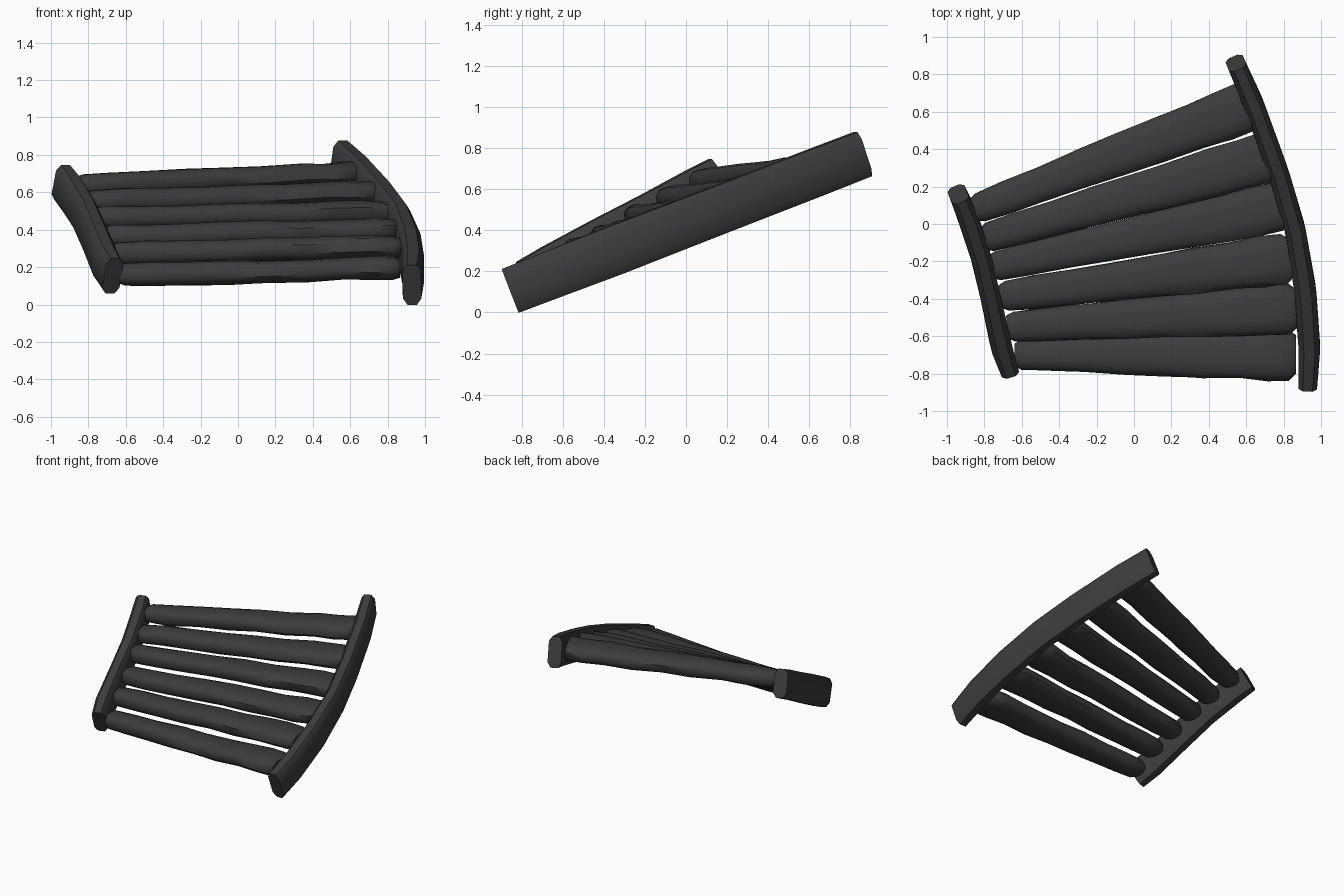
import bpy, bmesh, math, random
from mathutils import Vector

if "Cube" in bpy.data.objects:
    bpy.data.objects.remove(bpy.data.objects["Cube"])

random.seed(4)
Z = Vector((0, 0, 1))
dark = bpy.data.materials.new("dark_wood")
dark.diffuse_color = (0.045, 0.045, 0.045, 1)
dark.use_nodes = True
dark.node_tree.nodes["Principled BSDF"].inputs["Base Color"].default_value = dark.diffuse_color


def loft(name, rings, angle=40):
    """Skin a list of closed rings and cap both ends."""
    bm = bmesh.new()
    loops = [[bm.verts.new(p) for p in ring] for ring in rings]
    n = len(loops[0])
    for a, b in zip(loops, loops[1:]):
        for i in range(n):
            j = (i + 1) % n
            bm.faces.new((a[i], a[j], b[j], b[i]))
    bm.faces.new(loops[0])
    bm.faces.new(loops[-1])
    bmesh.ops.recalc_face_normals(bm, faces=bm.faces)
    me = bpy.data.meshes.new(name)
    bm.to_mesh(me)
    bm.free()
    me.materials.append(dark)
    me.shade_smooth()
    me.set_sharp_from_angle(angle=math.radians(angle))
    ob = bpy.data.objects.new(name, me)
    bpy.context.collection.objects.link(ob)
    return ob


# Rounded-rectangle rail section (unit width and height)
RAIL = [(.5, -.34), (.5, .34), (.26, .5), (-.26, .5),
        (-.5, .34), (-.5, -.34), (-.26, -.5), (.26, -.5)]


def rail(name, path, height_at, width, height):
    pts = [Vector((x, y, height_at(y))) for x, y in path]
    rings = []
    for i, p in enumerate(pts):
        t = (pts[min(i + 1, len(pts) - 1)] - pts[max(i - 1, 0)]).normalized()
        side = t.cross(Z).normalized()
        up = side.cross(t)
        end = i in (0, len(pts) - 1)
        w = width * (.9 if end else random.uniform(.98, 1.06))
        h = height * (.97 if end else random.uniform(.98, 1.03))
        rings.append([p + side * u * w + up * v * h for u, v in RAIL])
    return loft(name, rings, 50)


# Curved side rails
rail("outer_rail",
     [(.545, .86), (.64, .64), (.77, .28), (.86, -.02), (.915, -.35), (.937, -.65), (.93, -.855)],
     lambda y: .105 + .388 * (y + .855), .11, .235)
rail("inner_rail",
     [(-.94, .16), (-.89, .04), (-.82, -.17), (-.765, -.4), (-.71, -.65), (-.67, -.775)],
     lambda y: .15 + .535 * (y + .78), .108, .215)


def log(name, a, b, wa, wb, thick):
    """Uneven flattened log widening from a to b."""
    a, b = Vector(a), Vector(b)
    side = Z.cross(b - a).normalized()
    rings = []
    for t, s in ((0, .72), (.025, .95), (.12, 1), (.25, .97), (.4, 1), (.53, .98),
                 (.67, 1.02), (.8, .99), (.9, 1.01), (.975, .97), (1, .74)):
        w = (wa + (wb - wa) * t) / 2 * s * random.uniform(.97, 1.03)
        h = thick / 2 * s * random.uniform(.95, 1.05)
        c = a.lerp(b, t) + Z * random.uniform(-.005, .005)
        ring = []
        for k in range(12):
            q = math.tau * (k + .5) / 12
            r = random.uniform(.96, 1.03)
            u = math.copysign(abs(math.cos(q)) ** .75, math.cos(q))
            v = math.copysign(abs(math.sin(q)) ** .75, math.sin(q))
            ring.append(c + side * u * w * r + Z * v * h * r)
        rings.append(ring)
    return loft(name, rings, 45)


# Stepped log treads fanning out between the rails: left end, right end
TREADS = [((-.64, -.70, .16), (.865, -.70, .195)),
          ((-.68, -.55, .275), (.865, -.45, .305)),
          ((-.72, -.39, .36), (.84, -.18, .40)),
          ((-.77, -.23, .46), (.81, .10, .495)),
          ((-.81, -.08, .55), (.74, .365, .60)),
          ((-.86, .075, .635), (.625, .635, .70))]
for i, (a, b) in enumerate(TREADS):
    log(f"log_tread_{i + 1}", a, b, .165, .285, .128)
